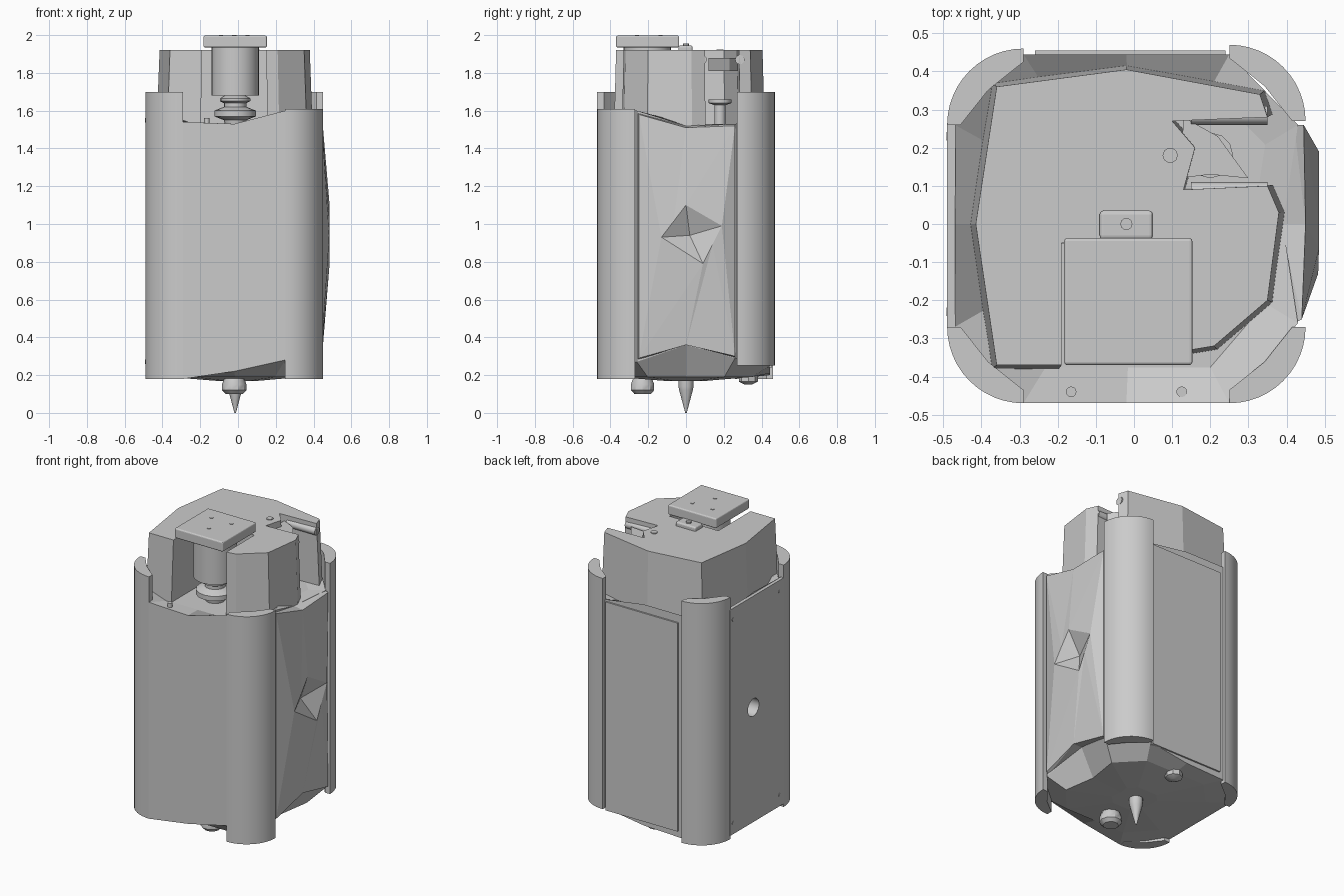
import bpy, bmesh, math
from mathutils import Vector, Matrix

if "Cube" in bpy.data.objects:
    bpy.data.objects.remove(bpy.data.objects["Cube"])

grey = bpy.data.materials.new("light_grey")
grey.diffuse_color = (0.6, 0.6, 0.6, 1)
grey.use_nodes = True
grey.node_tree.nodes["Principled BSDF"].inputs["Base Color"].default_value = grey.diffuse_color


def finish(name, bm, smooth=False):
    bmesh.ops.recalc_face_normals(bm, faces=bm.faces)
    me = bpy.data.meshes.new(name)
    bm.to_mesh(me)
    bm.free()
    me.materials.append(grey)
    ob = bpy.data.objects.new(name, me)
    bpy.context.collection.objects.link(ob)
    if smooth:
        bpy.ops.object.select_all(action='DESELECT')
        ob.select_set(True)
        bpy.context.view_layer.objects.active = ob
        bpy.ops.object.shade_smooth_by_angle(angle=math.radians(35))
    return ob


def loft(name, rings, smooth=False):
    """Join rings of equal length and close both ends."""
    bm = bmesh.new()
    vs = [[bm.verts.new(p) for p in r] for r in rings]
    n = len(vs[0])
    for a, b in zip(vs, vs[1:]):
        for i in range(n):
            bm.faces.new((a[i], a[(i + 1) % n], b[(i + 1) % n], b[i]))
    caps = [bm.faces.new(vs[0]), bm.faces.new(vs[-1])]
    bm.normal_update()
    bmesh.ops.triangulate(bm, faces=caps, ngon_method='EAR_CLIP')
    return finish(name, bm, smooth)


def lathe(name, profile, centre, n=20, axis='Z'):
    """Turn (radius, height) pairs round an axis through centre."""
    rot = Matrix.Rotation(math.pi / 2, 3, 'Y') if axis == 'X' else Matrix.Identity(3)
    rings = [[Vector(centre) + rot @ Vector((r * math.cos(t), r * math.sin(t), h))
              for t in (2 * math.pi * i / n for i in range(n))] for r, h in profile]
    return loft(name, rings, True)


def box(name, lo, hi, bevel=0):
    bm = bmesh.new()
    bmesh.ops.create_cube(bm, size=1)
    for v in bm.verts:
        v.co = [(l + h) / 2 + c * (h - l) for l, h, c in zip(lo, hi, v.co)]
    ob = finish(name, bm)
    if bevel:
        m = ob.modifiers.new("bevel", 'BEVEL')
        m.width, m.segments = bevel, 3
    return ob


# Core: outline with its own top and bottom height at each point
outline = [(-.29, -.47, 1.54, .18), (-.02, -.47, 1.53, .22), (.25, -.47, 1.6, .28),
           (.43, -.26, 1.6, .27), (.39, 0, 1.52, .36), (.43, .26, 1.53, .29),
           (.25, .445, 1.56, .25), (-.02, .445, 1.6, .21), (-.29, .445, 1.6, .2),
           (-.47, .26, 1.6, .2), (-.47, 0, 1.63, .2), (-.47, -.27, 1.62, .2)]


def inner(z, s):
    return [(x * s, y * s, z) for x, y, _, _ in outline]


core = loft("body_core", [inner(.17, .25), inner(.19, .78),
                          [(x, y, b) for x, y, _, b in outline],
                          [(x, y, t) for x, y, t, _ in outline], inner(1.53, .8)])

# Rounded corner columns: centre, start angle, bottom, top
for name, cx, cy, a0, z0, z1 in (("front_left_column", -.29, -.27, 180, .18, 1.7),
                                 ("front_right_column", .25, -.27, 270, .18, 1.61),
                                 ("back_right_column", .25, .27, 0, .25, 1.7),
                                 ("back_left_column", -.29, .26, 90, .18, 1.7)):
    arc = [(.2, 7.5 * i) for i in range(13)] + [(.165, 90), (.13, 45), (.165, 0)]
    arc = [(cx + r * math.cos(math.radians(a0 + a)),
            cy + r * math.sin(math.radians(a0 + a))) for r, a in arc]
    loft(name, [[(x, y, z) for x, y in arc] for z in (z0, z1)], True)

# Left side plate with a round port, and four small screws
plate = box("left_plate", (-.49, -.27, .2), (-.468, .265, 1.62))
port = lathe("port_cutter", [(.055, -.1), (.055, .1)], (-.49, .03, .92), 24, 'X')
port.hide_render = port.hide_viewport = True
port.display_type = 'WIRE'
for ob in (plate, core):
    m = ob.modifiers.new("port", 'BOOLEAN')
    m.operation, m.object, m.solver = 'DIFFERENCE', port, 'EXACT'
for y in (-.23, .23):
    for z in (.27, 1.55):
        lathe("plate_screw", [(.012, -.003), (.012, .003)], (-.489, y, z), 10, 'X')

# Back cover
box("back_cover", (-.26, .43, .24), (.24, .455, 1.55))

# Bulged right wall with a diamond-shaped dent
bm = bmesh.new()
rings = [[bm.verts.new(p) for p in r] for r in (
    [(.42, -.26, .28), (.385, 0, .36), (.42, .26, .29), (.42, .26, 1.53), (.385, 0, 1.52), (.42, -.26, 1.59)],
    [(.44, -.25, .29), (.45, 0, .36), (.445, .26, .3), (.445, .26, 1.52), (.45, 0, 1.51), (.44, -.25, 1.58)],
    [(.483, -.13, .93), (.485, .09, .79), (.485, .14, .89), (.485, .19, .99), (.485, 0, 1.1), (.485, -.065, 1.015)])]
for a, b in zip(rings, rings[1:]):
    for i in range(6):
        j = (i + 1) % 6
        bm.faces.new((a[i], a[j], b[j]))
        bm.faces.new((a[i], b[j], b[i]))
apex = bm.verts.new((.42, .02, .94))
for i in range(6):
    bm.faces.new((rings[2][i], rings[2][(i + 1) % 6], apex))
finish("right_wall", bm)

# Head block: open slot at the front, notch at the right rear
head = [(-.36, -.37), (-.19, -.37), (-.19, -.05), (.15, -.05), (.15, -.33), (.21, -.32),
        (.35, -.2), (.38, .03), (.35, .1), (.13, .09), (.16, .2), (.1, .27), (.35, .28),
        (.33, .34), (-.02, .405), (-.36, .36), (-.415, 0)]
loft("head_block", [[(x * 1.04, y * 1.03, 1.5) for x, y in head],
                    [(x, y, 1.92) for x, y in head]])

# Post, collar and cap standing in the slot
lathe("post", [(.125, 1.68), (.125, 1.95)], (-.015, -.205, 0), 32)
lathe("post_collar", [(.05, 1.5), (.06, 1.55), (.11, 1.57), (.11, 1.6), (.06, 1.62),
                      (.06, 1.64), (.08, 1.65), (.08, 1.665), (.04, 1.69)], (-.015, -.205, 0), 16)
box("cap", (-.183, -.37, 1.935), (.153, -.037, 1.997), .008)
for x, y in ((-.09, -.135), (.05, -.135), (-.02, -.26)):
    lathe("cap_screw", [(.011, 1.99), (.011, 2.0)], (x, y, 0), 12)
box("cap_lug", (-.09, -.04, 1.91), (.05, .035, 1.945), .01)
lathe("lug_screw", [(.016, 1.94), (.016, 1.955)], (-.02, 0, 0), 10)

# Fittings inside the rear notch
lathe("notch_pin", [(.03, 1.5), (.03, 1.63), (.06, 1.64), (.06, 1.66)], (.2, .18, 0), 12)
lathe("notch_screw", [(.02, 1.9), (.02, 1.925)], (.095, .18, 0), 10)
for y in (.085, .285):
    lathe("notch_lip", [(.025, .15), (.025, .35)], (0, y, 1.87), 12, 'X')
loft("notch_bracket", [[(.12, .12, z), (.2, .13, z), (.3, .12, z), (.22, .23, z), (.13, .28, z)]
                       for z in (1.81, 1.88)])

# Screws on the front ledge
for x in (-.165, .125):
    lathe("ledge_screw", [(.014, 1.5), (.014, 1.56)], (x, -.44, 0), 12)

# Underside: pointed tip, its collar and small fittings
lathe("tip", [(.004, 0), (.02, .06), (.036, .12), (.04, .14), (.04, .2)], (-.015, 0, 0), 12)
lathe("foot_collar", [(.045, .1), (.065, .12), (.065, .15), (.05, .19)], (-.02, -.23, 0), 10)
lathe("small_foot", [(.02, .15), (.05, .165), (.05, .21)], (-.02, .33, 0), 8)
